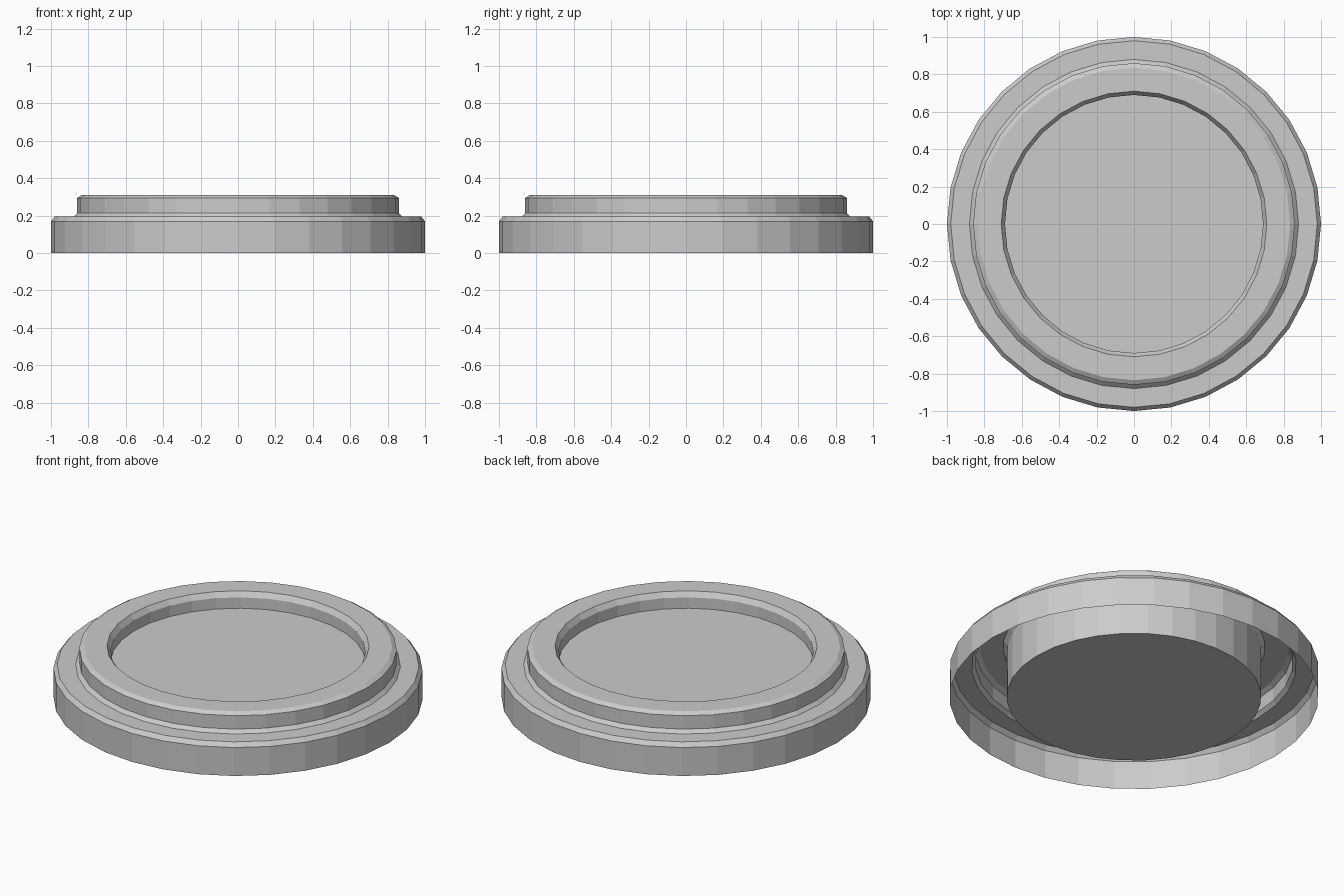
import bpy
import bmesh
from math import cos, sin, tau

SIDES = 32

cube = bpy.data.objects.get("Cube")
if cube:
    bpy.data.objects.remove(cube, do_unlink=True)

grey = bpy.data.materials.new("light_grey")
grey.use_nodes = True
colour = (0.6, 0.6, 0.6, 1)
grey.diffuse_color = colour
grey.node_tree.nodes["Principled BSDF"].inputs["Base Color"].default_value = colour


def lathe(name, profile, caps=()):
    """Revolve (radius, height) points around z; caps lists the rings to fill."""
    bm = bmesh.new()
    rings = [[bm.verts.new((r * cos(tau * i / SIDES), r * sin(tau * i / SIDES), z))
              for i in range(SIDES)] for r, z in profile]
    for low, high in zip(rings, rings[1:]):
        for i in range(SIDES):
            j = (i + 1) % SIDES
            bm.faces.new((low[i], low[j], high[j], high[i]))
    for k in caps:
        ring = rings[k]
        bm.faces.new(ring if k else ring[::-1])
    mesh = bpy.data.meshes.new(name)
    bm.to_mesh(mesh)
    bm.free()
    mesh.materials.append(grey)
    obj = bpy.data.objects.new(name, mesh)
    bpy.context.collection.objects.link(obj)
    return obj


# Stepped shell, open underneath, ending at the chamfered lip of the recess
lathe("stepped_rim", [
    (1.0, 0), (1.0, 0.17), (0.98, 0.195),
    (0.88, 0.195), (0.86, 0.215),
    (0.86, 0.295), (0.835, 0.31),
    (0.71, 0.31), (0.69, 0.28), (0.69, 0.215),
])

# Solid centre whose top is the recessed floor
lathe("centre_plug", [(0.69, 0), (0.69, 0.215)], caps=(0, 1))
